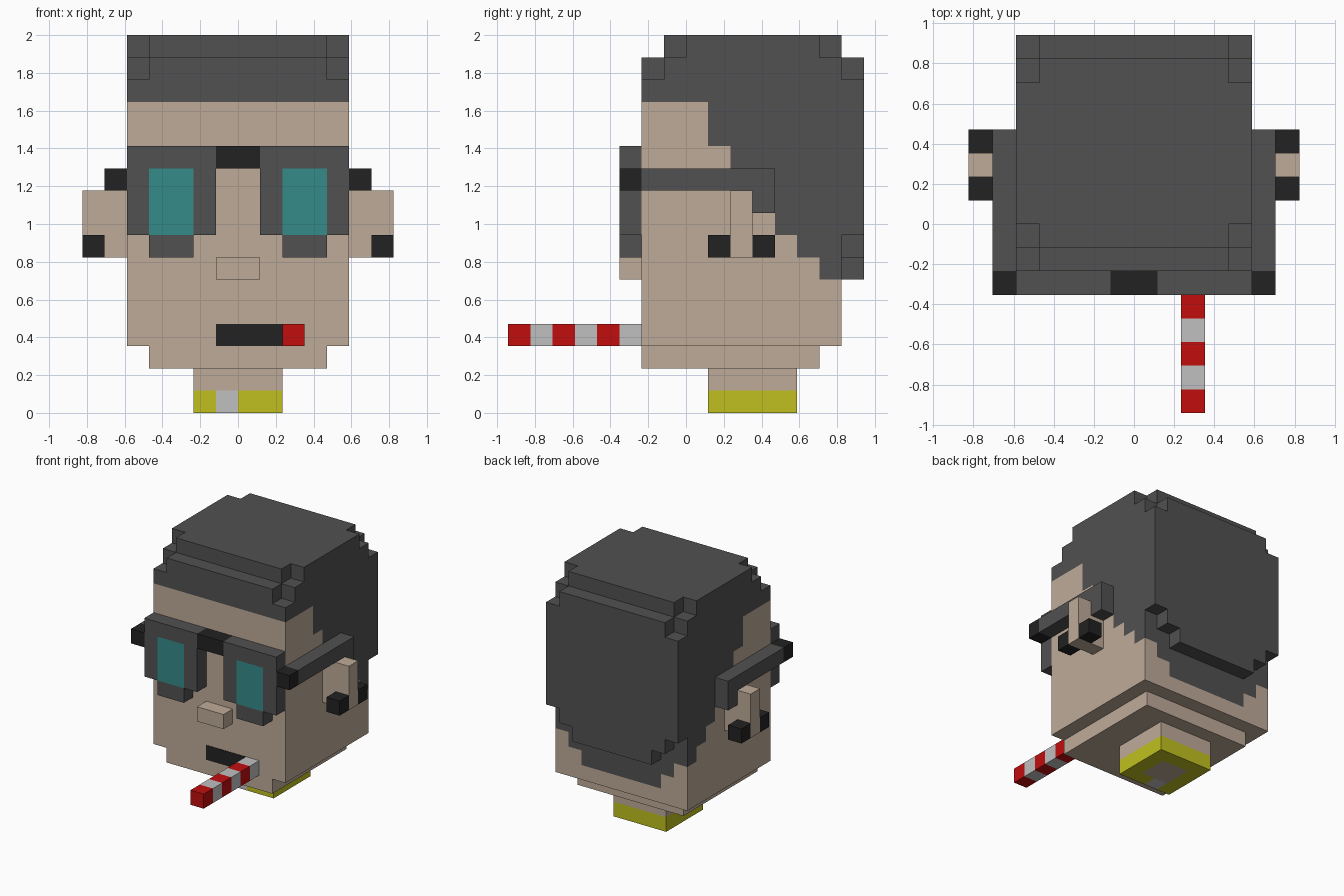
import bpy
import bmesh
import math
from mathutils import Vector

U = 2 / 17  # size of one block

cube = bpy.data.objects.get("Cube")
if cube:
    bpy.data.objects.remove(cube, do_unlink=True)


def material(name, *rgb):
    """Flat material from 0-255 display colour."""
    lin = [(c / 255 / 12.92) if c < 11 else ((c / 255 + 0.055) / 1.055) ** 2.4 for c in rgb]
    mat = bpy.data.materials.new(name)
    mat.use_nodes = True
    mat.diffuse_color = (*lin, 1)
    bsdf = mat.node_tree.nodes["Principled BSDF"]
    bsdf.inputs["Base Color"].default_value = (*lin, 1)
    bsdf.inputs["Roughness"].default_value = 0.9
    return mat


SKIN = material("skin", 191, 171, 153)
CHARCOAL = material("charcoal", 81, 81, 81)
BLACK = material("black", 34, 34, 34)
TEAL = material("teal", 53, 139, 137)
RED = material("red", 193, 13, 13)
SILVER = material("silver", 192, 192, 192)
YELLOW = material("yellow", 192, 192, 32)


def block(x0, x1, y0, y1, z0, z1):
    """Set of unit cells filling a box."""
    return {(x, y, z) for x in range(x0, x1) for y in range(y0, y1) for z in range(z0, z1)}


def mirrored(cells):
    return cells | {(-1 - x, y, z) for x, y, z in cells}


def finish(name, bm, mat):
    mesh = bpy.data.meshes.new(name)
    bm.to_mesh(mesh)
    bm.free()
    mesh.materials.append(mat)
    obj = bpy.data.objects.new(name, mesh)
    bpy.context.collection.objects.link(obj)
    return obj


AXES = [Vector(v) for v in ((1, 0, 0), (0, 1, 0), (0, 0, 1))]


def part(name, cells, mat):
    """Outer shell of a set of cells, with flat areas merged."""
    bm = bmesh.new()
    verts = {}

    def corner(p):
        key = tuple(round(c) for c in p)
        if key not in verts:
            verts[key] = bm.verts.new(Vector(key) * U)
        return verts[key]

    for cell in sorted(cells):
        for i in range(3):
            a, b, n = AXES[(i + 1) % 3], AXES[(i + 2) % 3], AXES[i]
            for side in (0, 1):
                step = n if side else -n
                if tuple(round(c) for c in Vector(cell) + step) in cells:
                    continue
                o = Vector(cell) + n * side
                loop = [o, o + a, o + a + b, o + b]
                bm.faces.new([corner(p) for p in (loop if side else loop[::-1])])
    bmesh.ops.dissolve_limit(bm, angle_limit=math.radians(1), verts=bm.verts[:],
                             edges=bm.edges[:], delimit={'NORMAL'})
    return finish(name, bm, mat)


# Hairline height for each step from forehead to nape
HAIRLINE = dict(zip(range(-2, 7), (14, 14, 14, 12, 11, 9, 8, 7, 6)))


def side_distance(x):
    return x if x >= 0 else -1 - x


def is_hair(x, y, z):
    bottom = HAIRLINE[y]
    if y == 6:  # nape dips in the middle
        bottom -= min(2, 4 - side_distance(x))
    return z >= bottom


# Head and hair
skull = block(-5, 5, -2, 7, 3, 16)
hair = {c for c in skull if is_hair(*c)}
crown = block(-5, 5, -1, 7, 16, 17)
back = {c for c in block(-5, 5, 7, 8, 6, 16)
        if c[2] >= 6 + max(0, side_distance(c[0]) - 2)}
notches = mirrored(block(4, 5, -1, 0, 16, 17) | block(4, 5, 6, 7, 16, 17)
                   | block(4, 5, -2, -1, 15, 16) | block(4, 5, 7, 8, 15, 16))
part("hair", (hair | crown | back) - notches, CHARCOAL)
part("head", (skull - hair) | block(-4, 4, -2, 6, 2, 3), SKIN)
part("nose", block(-1, 1, -3, -2, 6, 7), SKIN)

# Neck and collar
tag = block(-1, 0, 1, 2, 0, 1)
core = block(-1, 1, 2, 4, 0, 1)
part("neck", block(-2, 2, 1, 5, 1, 2) | core, SKIN)
part("collar", block(-2, 2, 1, 5, 0, 1) - core - tag, YELLOW)
part("collar_tag", tag, SILVER)

# Ears with studs on both sides
for label, sx in (("left", 1), ("right", -1)):
    def sided(*b):
        cells = block(*b)
        return cells if sx > 0 else {(-1 - x, y, z) for x, y, z in cells}

    part(label + "_ear", sided(5, 7, 2, 3, 7, 10), SKIN)
    part(label + "_ear_stud_front", sided(6, 7, 1, 2, 7, 8), BLACK)
    part(label + "_ear_stud_back", sided(6, 7, 3, 4, 7, 8), BLACK)

    # Glasses: frame, lens, hinge and hooked arm
    lens = sided(2, 4, -3, -2, 8, 11)
    frame = sided(1, 5, -3, -2, 8, 12) | sided(2, 4, -3, -2, 7, 8)
    part(label + "_glasses_frame", frame - lens, CHARCOAL)
    part(label + "_lens", lens, TEAL)
    part(label + "_hinge", sided(5, 6, -3, -2, 10, 11), BLACK)
    part(label + "_glasses_arm", sided(5, 6, -2, 4, 10, 11) | sided(5, 6, 3, 4, 9, 10), CHARCOAL)
part("glasses_bridge", block(-1, 1, -3, -2, 11, 12), BLACK)

# Mouth as a thin plate on the face
mouth = part("mouth", block(-1, 2, -1, 0, 3, 4), BLACK)
for v in mouth.data.vertices:
    v.co.y = -2 * U - (0.003 if v.co.y < -U / 2 else -0.003)

# Striped straw
for i in range(6):
    part("straw_stripe_%d" % (i + 1), block(2, 3, i - 8, i - 7, 3, 4), SILVER if i % 2 else RED)
